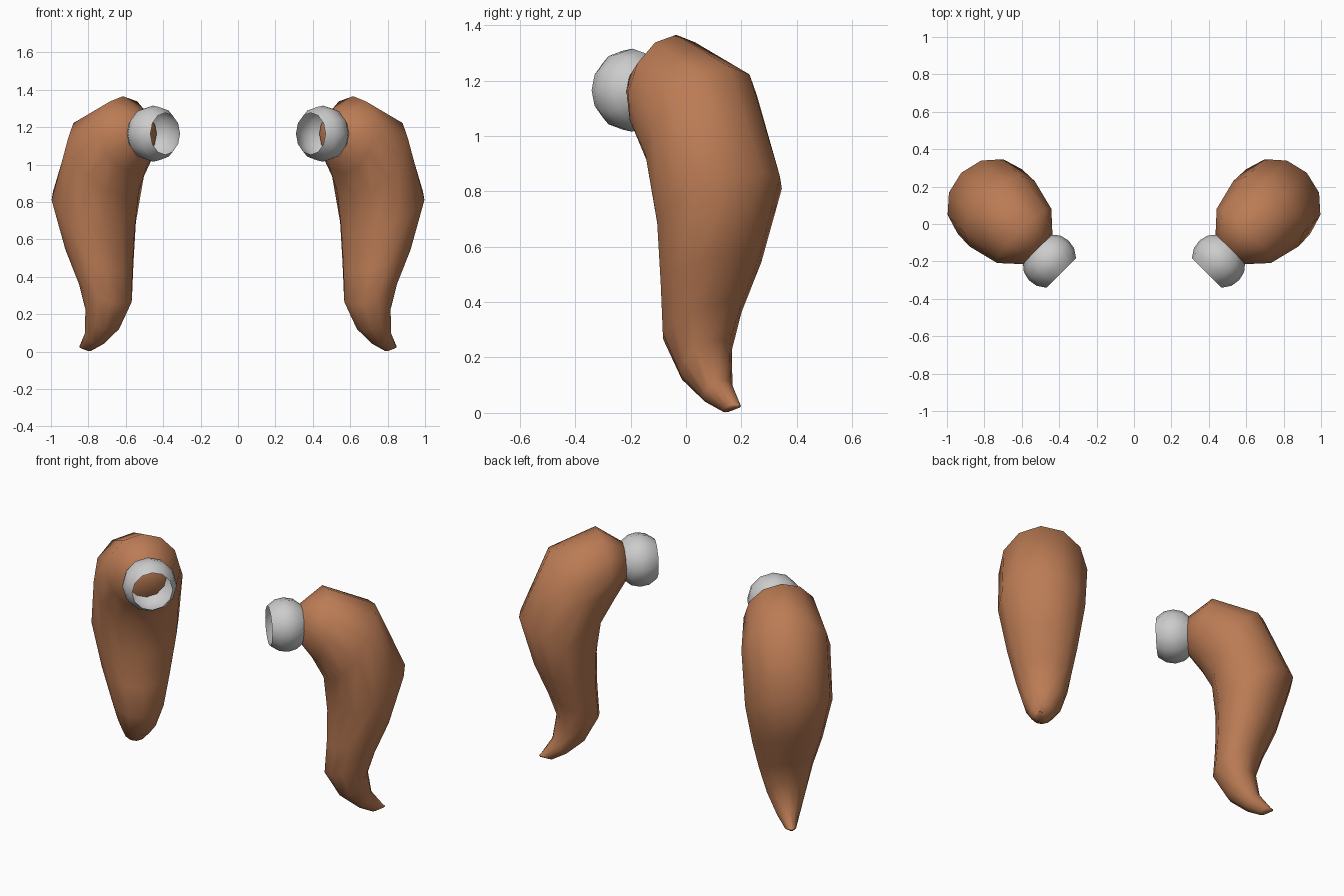
import bpy, bmesh, math
from mathutils import Vector

if "Cube" in bpy.data.objects:
    bpy.data.objects.remove(bpy.data.objects["Cube"])

SIDES = 12
PLANE = 0.46  # offset of each horn's diagonal symmetry plane

brown = bpy.data.materials.new("horn_brown")
brown.diffuse_color = (0.5, 0.2, 0.09, 1)
brown.use_nodes = True
brown.node_tree.nodes["Principled BSDF"].inputs["Base Color"].default_value = brown.diffuse_color


def place(u, v, z, side):
    # u runs outward along the diagonal, v across it
    v += PLANE
    return Vector((side * (u + v), u - v, z * math.sqrt(2))) / math.sqrt(2)


def loft(name, sections, side, cap, material=None):
    # each section: outer point (u, z), inner point (u, z), half width
    bm = bmesh.new()
    rings = []
    for uo, zo, ui, zi, w in sections:
        ring = []
        for i in range(SIDES):
            a = 2 * math.pi * i / SIDES
            t = 0.5 + 0.5 * math.cos(a)
            ring.append(bm.verts.new(place(ui + (uo - ui) * t, w * math.sin(a),
                                           zi + (zo - zi) * t, side)))
        rings.append(ring)
    for r, s in zip(rings, rings[1:]):
        for i in range(SIDES):
            j = (i + 1) % SIDES
            bm.faces.new((r[i], r[j], s[j], s[i]))
    if cap:
        bm.faces.new(rings[0])
        bm.faces.new(rings[-1])
    bmesh.ops.recalc_face_normals(bm, faces=bm.faces)
    me = bpy.data.meshes.new(name)
    bm.to_mesh(me)
    bm.free()
    ob = bpy.data.objects.new(name, me)
    bpy.context.collection.objects.link(ob)
    if material:
        me.materials.append(material)
    bpy.ops.object.select_all(action='DESELECT')
    bpy.context.view_layer.objects.active = ob
    ob.select_set(True)
    bpy.ops.object.shade_smooth_by_angle(angle=math.radians(60))
    return ob


# Horn from the neck in the cuff to the curled tip
horn = [
    (0.25, 1.26, 0.25, 1.07, 0.095),
    (0.41, 1.365, 0.33, 0.955, 0.205),
    (0.68, 1.25, 0.395, 0.83, 0.247),
    (0.847, 0.87, 0.415, 0.63, 0.243),
    (0.763, 0.58, 0.412, 0.43, 0.195),
    (0.685, 0.40, 0.40, 0.255, 0.15),
    (0.637, 0.265, 0.484, 0.11, 0.11),
    (0.66, 0.12, 0.584, 0.035, 0.065),
    (0.725, 0.035, 0.66, 0.002, 0.03),
    (0.735, 0.028, 0.728, 0.018, 0.008),
]

# Open rounded cuff: (u, radius)
cuff = [(0.09, 0.112), (0.135, 0.142), (0.185, 0.15), (0.235, 0.138), (0.275, 0.105)]
cuff = [(u, 1.165 + r, u, 1.165 - r, r) for u, r in cuff]

for label, side in (("right", 1), ("left", -1)):
    loft(label + "_horn", horn, side, True, brown)
    loft(label + "_cuff", cuff, side, False)
